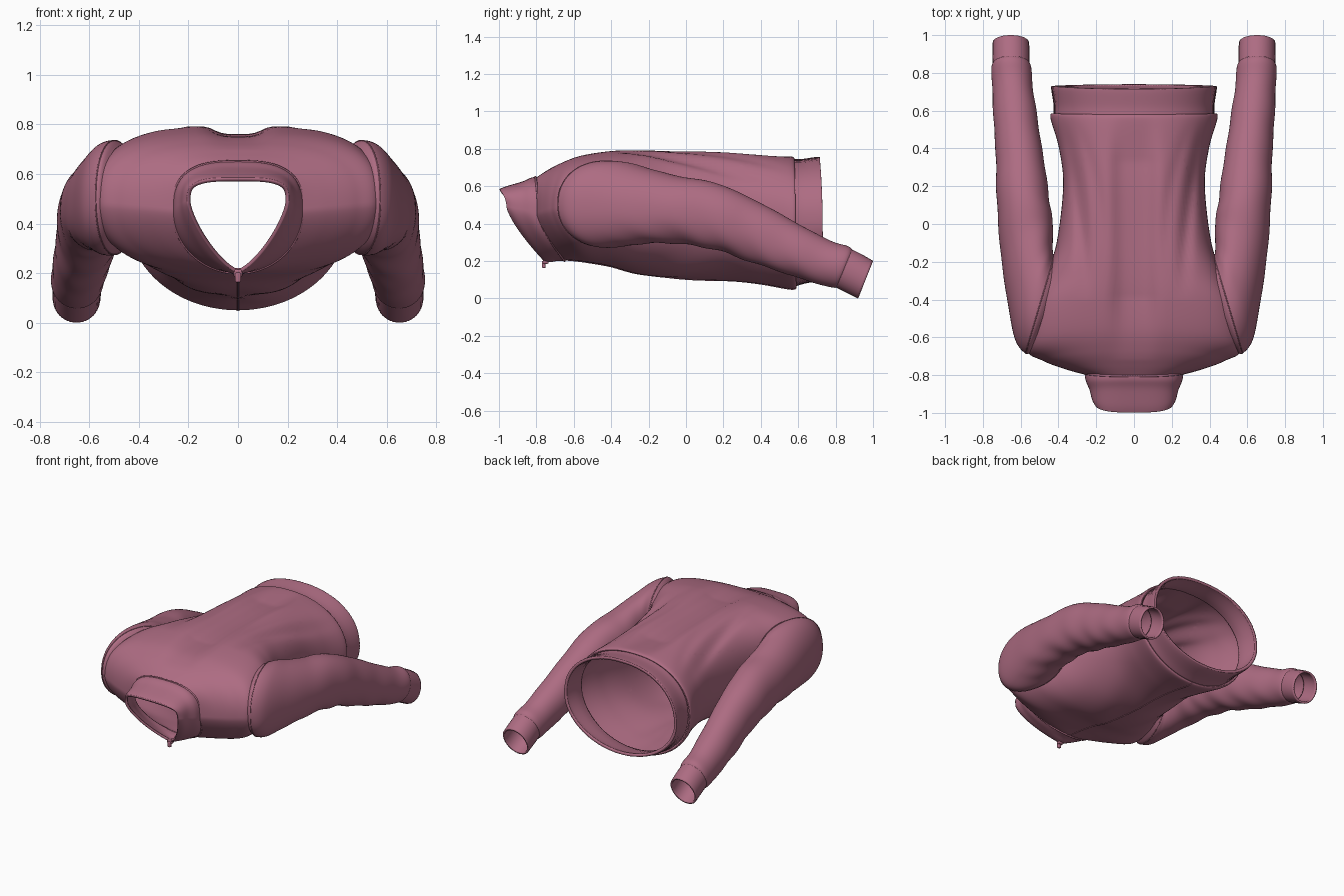
import bpy, bmesh, math
from mathutils import Vector

if "Cube" in bpy.data.objects:
    bpy.data.objects.remove(bpy.data.objects["Cube"])

cloth = bpy.data.materials.new("dusty_rose_cloth")
cloth.diffuse_color = (0.42, 0.15, 0.225, 1)
cloth.use_nodes = True
cloth.node_tree.nodes["Principled BSDF"].inputs["Base Color"].default_value = cloth.diffuse_color


def spline(rows, steps):
    """Smoothly interpolate station rows; each row keeps its place."""
    out = []
    for i in range(len(rows) - 1):
        a, b = rows[max(i - 1, 0)], rows[i]
        c, d = rows[i + 1], rows[min(i + 2, len(rows) - 1)]
        for k in range(steps):
            t = k / steps
            out.append([0.5 * (2 * q + (r - p) * t + (2 * p - 5 * q + 4 * r - s) * t * t
                               + (3 * q - p - 3 * r + s) * t ** 3)
                        for p, q, r, s in zip(a, b, c, d)])
    out.append(list(rows[-1]))
    return out


def spow(v, e):
    return math.copysign(abs(v) ** e, v)


def clamp(v):
    return max(0, min(1, v))


def finish(ob, angle=45):
    ob.data.materials.append(cloth)
    bpy.ops.object.select_all(action='DESELECT')
    ob.select_set(True)
    bpy.context.view_layer.objects.active = ob
    bpy.ops.object.shade_smooth_by_angle(angle=math.radians(angle))


# Armhole plane: passes through the shoulder tip and the armpit
ARM_POINT, ARM_NORMAL = Vector((0.42, -0.18, 0.5)), Vector((0.51, 0.155, 0)).normalized()


def cut_armholes(bm):
    """Open the torso where the sleeves cover it."""
    for side in (1, -1):
        flip = Vector((side, 1, 1))
        co, no = ARM_POINT * flip, ARM_NORMAL * flip
        bmesh.ops.bisect_plane(bm, geom=bm.verts[:] + bm.edges[:] + bm.faces[:],
                               plane_co=co, plane_no=no)
        away = []
        for f in bm.faces:
            c = f.calc_center_median()
            inside = abs((c.y + 0.43) / 0.245) ** 2.2 + abs((c.z - 0.505) / 0.222) ** 2.2 < 1
            if c.x * side > 0 and inside and (c - co).dot(no) > 0:
                away.append(f)
        bmesh.ops.delete(bm, geom=away, context='FACES')


def loft(name, rings, thick, mirror=False, cut=None):
    """Skin a list of closed rings into an open tube with cloth thickness."""
    bm = bmesh.new()
    rows = [[bm.verts.new(p) for p in ring] for ring in rings]
    n, out = len(rows[0]), 0
    for a, b in zip(rows, rows[1:]):
        mid = sum((v.co for v in a + b), Vector()) / (2 * n)
        for j in range(n):
            f = bm.faces.new((a[j], a[(j + 1) % n], b[(j + 1) % n], b[j]))
            f.normal_update()
            out += f.normal.dot(f.calc_center_median() - mid) * f.calc_area()
    if out < 0:
        bmesh.ops.reverse_faces(bm, faces=bm.faces)
    if cut:
        cut(bm)
    me = bpy.data.meshes.new(name)
    bm.to_mesh(me)
    bm.free()
    ob = bpy.data.objects.new(name, me)
    bpy.context.collection.objects.link(ob)
    finish(ob)
    if mirror:
        ob.modifiers.new("mirror", 'MIRROR').use_mirror_merge = False
    sol = ob.modifiers.new("thickness", 'SOLIDIFY')
    sol.thickness, sol.offset = thick, -1


def body_ring(row, n=128, folds=False, rib=0):
    """Half width, top/side/bottom heights, top/side/bottom y, top and bottom roundness."""
    hw, zt, zc, zb, yt, ys, yb, nt, nb = row
    pts = []
    for j in range(n):
        a = 2 * math.pi * j / n
        c, s = math.cos(a), math.sin(a)
        e = nt if s > 0 else nb
        k = (abs(c) ** e + abs(s) ** e) ** (-1 / e)
        r = 1 + (rib * math.cos(math.pi * j) if rib else 0)
        x, v = hw * c * k * r, s * k
        z = zc + (zt - zc if s > 0 else zc - zb) * v * r
        y = ys + ((yt - ys) * v * v if s > 0 else (yb - ys) * abs(v) ** 1.35)
        if folds:
            t = clamp((y + 0.4) / 0.98)
            w = math.sin(math.pi * t)
            if s > 0:   # spine hollow and long drag folds sweeping up from the hem corners
                z -= 0.04 * clamp((y + 0.72) * 3) * clamp((0.58 - y) * 4) * math.exp(-(x / 0.11) ** 4)
                for centre, depth in ((0.16 + 0.17 * t ** 3, 0.010), (0.26 + 0.12 * t * t, 0.026)):
                    z -= depth * w * math.exp(-((abs(x) - centre) / 0.035) ** 2)
            else:       # soft diagonal creases over the chest
                z += 0.005 * w * math.sin(22 * (abs(x) - 0.5 * y))
        pts.append(Vector((x, y, z)))
    return pts


def sleeve_ring(row, n=64, wrinkle=0, rib=0):
    """Inner point x,y; outer point x,y; top-to-bottom y lean; top and bottom z."""
    xi, yi, xo, yo, dy, zt, zb = row
    c = Vector((xi + xo, yi + yo, zt + zb)) / 2
    u = Vector((xo - xi, yo - yi, 0)) / 2
    v = Vector((0, dy, zt - zb)) / 2
    e = 0.92 + 0.05 * clamp((c.y + 0.1) * 1.5)
    pts = []
    for j in range(n):
        a = 2 * math.pi * j / n
        r = 1 + (rib * math.cos(math.pi * j) if rib else 0)
        if wrinkle:
            fade = clamp(min((c.y + 0.3) * 3, (0.83 - c.y) * 6))
            r += wrinkle * fade * (math.sin(31 * c.y + 2.5 * math.sin(a) + 1.5 * math.cos(2 * a))
                                   + 0.6 * math.sin(19 * c.y - 3 * math.cos(a))) \
                * (0.6 - 0.4 * math.sin(a))
        pts.append(c + (u * spow(math.cos(a), e) + v * spow(math.sin(a), e)) * r)
    return pts


def line(name, pts, radius, closed=False, mirror=False):
    """Thin round cord along a path, used for seams and the zip."""
    cu = bpy.data.curves.new(name, 'CURVE')
    cu.dimensions, cu.bevel_depth, cu.bevel_resolution = '3D', radius, 1
    sp = cu.splines.new('POLY')
    sp.points.add(len(pts) - 1)
    for p, q in zip(sp.points, pts):
        p.co = (*q, 1)
    sp.use_cyclic_u = closed
    cu.materials.append(cloth)
    ob = bpy.data.objects.new(name, cu)
    bpy.context.collection.objects.link(ob)
    if mirror:
        ob.modifiers.new("mirror", 'MIRROR')


# Torso, from neckline to waist; full at the shoulders so it meets the sleeves
torso = [
    (0.25, 0.64, 0.45, 0.21, -0.81, -0.80, -0.66, 2.6, 2.0),
    (0.36, 0.68, 0.46, 0.205, -0.75, -0.77, -0.63, 2.7, 2.1),
    (0.48, 0.725, 0.47, 0.20, -0.67, -0.725, -0.58, 2.9, 2.3),
    (0.57, 0.765, 0.48, 0.19, -0.56, -0.66, -0.51, 3.1, 2.4),
    (0.55, 0.79, 0.49, 0.17, -0.40, -0.45, -0.40, 3.3, 2.3),
    (0.47, 0.80, 0.49, 0.13, -0.25, -0.27, -0.25, 3.1, 2.2),
    (0.41, 0.80, 0.47, 0.105, -0.05, -0.10, -0.05, 2.8, 2.1),
    (0.375, 0.795, 0.46, 0.10, 0.20, 0.20, 0.20, 2.6, 2.0),
    (0.397, 0.78, 0.44, 0.075, 0.40, 0.40, 0.40, 2.4, 2.0),
    (0.44, 0.765, 0.42, 0.05, 0.55, 0.55, 0.56, 2.2, 2.0),
    (0.44, 0.75, 0.42, 0.06, 0.58, 0.585, 0.59, 2.2, 2.0),
]
rows = spline(torso, 9)
loft("torso", [body_ring(r, folds=True) for r in rows], 0.01, cut=cut_armholes)

# Ribbed hem band
hem = [
    (0.425, 0.745, 0.42, 0.065, 0.575, 0.58, 0.585, 2.2, 2.0),
    (0.425, 0.745, 0.42, 0.080, 0.62, 0.63, 0.635, 2.2, 2.0),
    (0.437, 0.755, 0.42, 0.095, 0.69, 0.71, 0.71, 2.2, 2.0),
    (0.437, 0.757, 0.42, 0.105, 0.715, 0.73, 0.74, 2.2, 2.0),
]
loft("hem_band", [body_ring(r, n=192, rib=0.002) for r in spline(hem, 4)], 0.02)

# Stand collar with a pointed front opening
collar = [
    (0.262, 0.65, 0.45, 0.20, -0.805, -0.79, -0.65, 2.8, 2.0),
    (0.255, 0.645, 0.46, 0.20, -0.83, -0.83, -0.69, 2.9, 1.9),
    (0.235, 0.625, 0.47, 0.195, -0.875, -0.88, -0.72, 3.0, 1.7),
    (0.222, 0.60, 0.48, 0.195, -0.96, -0.93, -0.745, 3.2, 1.5),
    (0.205, 0.585, 0.49, 0.20, -0.998, -0.96, -0.76, 3.4, 1.35),
]
loft("collar", [body_ring(r) for r in spline(collar, 5)], 0.016)

# Sleeves, swept back alongside the torso, the first ring tucked inside the armhole
sleeve = [
    (0.39, -0.20, 0.54, -0.675, 0.00, 0.715, 0.305),
    (0.422, -0.17, 0.575, -0.685, 0.00, 0.735, 0.275),
    (0.43, -0.14, 0.63, -0.61, 0.05, 0.728, 0.272),
    (0.43, -0.10, 0.668, -0.42, 0.08, 0.695, 0.285),
    (0.43, 0.00, 0.70, -0.20, 0.10, 0.655, 0.295),
    (0.447, 0.12, 0.725, 0.08, 0.13, 0.615, 0.285),
    (0.472, 0.30, 0.73, 0.30, 0.16, 0.52, 0.24),
    (0.503, 0.50, 0.74, 0.50, 0.16, 0.41, 0.17),
    (0.533, 0.70, 0.75, 0.70, 0.14, 0.31, 0.10),
    (0.543, 0.82, 0.755, 0.82, 0.09, 0.28, 0.06),
    (0.555, 0.85, 0.745, 0.85, 0.08, 0.26, 0.06),
]
loft("sleeves", [sleeve_ring(r, wrinkle=0.022) for r in spline(sleeve, 9)], 0.01, mirror=True)

# Ribbed cuffs
cuff = [
    (0.553, 0.84, 0.747, 0.84, 0.08, 0.265, 0.06),
    (0.553, 0.90, 0.748, 0.90, 0.08, 0.235, 0.03),
    (0.556, 0.96, 0.748, 0.96, 0.08, 0.20, 0.00),
]
loft("cuffs", [sleeve_ring(r, n=96, rib=0.006) for r in spline(cuff, 4)], 0.012, mirror=True)

# Seams round the armholes and neck, and the front zip
line("armhole_seams", sleeve_ring(sleeve[1]), 0.003, True, True)
line("neck_seam", body_ring(collar[0]), 0.006, True)
line("front_zip", [(0, r[6], body_ring(r, folds=True)[96].z) for r in rows], 0.004)

# Zip slider and hanging pull tab
for name, size, place in (("zip_slider", (0.036, 0.03, 0.03), (0, -0.75, 0.20)),
                          ("zip_pull", (0.024, 0.02, 0.04), (0, -0.76, 0.182))):
    bpy.ops.mesh.primitive_cube_add(size=1, location=place)
    ob = bpy.context.object
    ob.name, ob.scale = name, size
    bpy.ops.object.transform_apply(location=False, rotation=False)
    bev = ob.modifiers.new("rounding", 'BEVEL')
    bev.width, bev.segments = 0.006, 2
    finish(ob)
